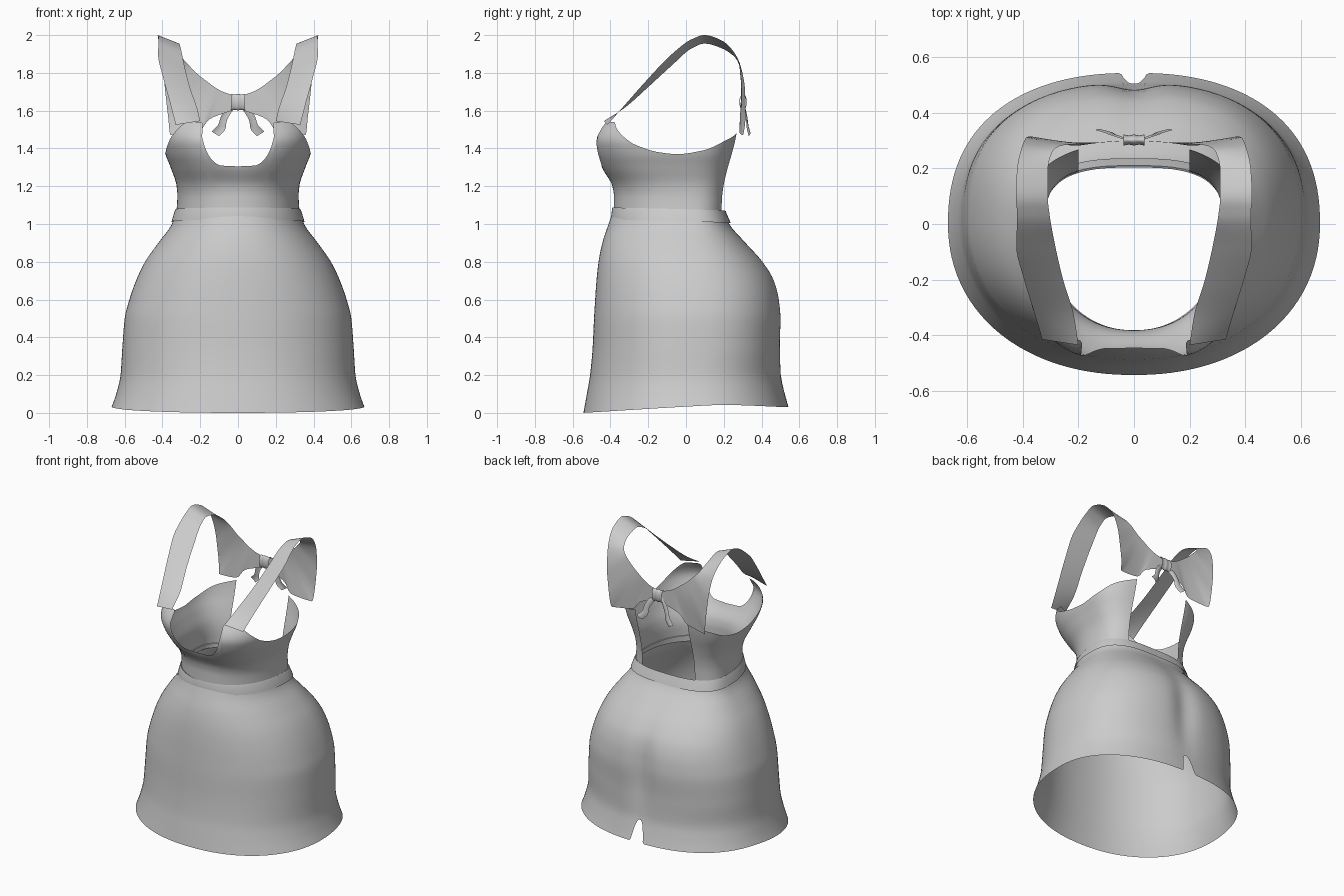
import bpy, bmesh, math
from mathutils import Vector

if "Cube" in bpy.data.objects:
    bpy.data.objects.remove(bpy.data.objects["Cube"])

mat = bpy.data.materials.new("soft grey cloth")
mat.diffuse_color = (0.6, 0.6, 0.6, 1)
mat.use_nodes = True
mat.node_tree.nodes["Principled BSDF"].inputs["Base Color"].default_value = mat.diffuse_color


def curve(table, t):
    """Smooth (monotone cubic) lookup in a list of (key, value, value...) rows."""
    t = min(max(t, table[0][0]), table[-1][0])
    i = next(k for k in range(len(table) - 1) if t <= table[k + 1][0])
    def slope(k, c):
        if k == 0 or k == len(table) - 1:
            a, b = (0, 1) if k == 0 else (k - 1, k)
            return (table[b][c] - table[a][c]) / (table[b][0] - table[a][0])
        d0 = (table[k][c] - table[k - 1][c]) / (table[k][0] - table[k - 1][0])
        d1 = (table[k + 1][c] - table[k][c]) / (table[k + 1][0] - table[k][0])
        return 0 if d0 * d1 <= 0 else 2 * d0 * d1 / (d0 + d1)
    h = table[i + 1][0] - table[i][0]
    s = (t - table[i][0]) / h
    out = []
    for c in range(1, len(table[0])):
        p, q = table[i][c], table[i + 1][c]
        out.append(p * (1 + 2 * s) * (1 - s) ** 2 + q * s * s * (3 - 2 * s)
                   + h * (slope(i, c) * s * (1 - s) ** 2 - slope(i + 1, c) * s * s * (1 - s)))
    return out


def sheet(name, rows, mirror=True, angle=50):
    """Quad sheet through rows of points, mirrored across x."""
    bm = bmesh.new()
    grid = [[bm.verts.new(p) for p in r] for r in rows]
    for a, b in zip(grid, grid[1:]):
        for j in range(len(a) - 1):
            bm.faces.new((a[j], a[j + 1], b[j + 1], b[j]))
    if mirror:
        dup = bmesh.ops.duplicate(bm, geom=bm.verts[:] + bm.edges[:] + bm.faces[:])["geom"]
        for v in dup:
            if isinstance(v, bmesh.types.BMVert):
                v.co.x *= -1
        bmesh.ops.reverse_faces(bm, faces=[f for f in dup if isinstance(f, bmesh.types.BMFace)])
    bmesh.ops.remove_doubles(bm, verts=bm.verts, dist=1e-5)
    me = bpy.data.meshes.new(name)
    bm.to_mesh(me)
    bm.free()
    ob = bpy.data.objects.new(name, me)
    bpy.context.scene.collection.objects.link(ob)
    me.materials.append(mat)
    bpy.ops.object.select_all(action='DESELECT')
    ob.select_set(True)
    bpy.context.view_layer.objects.active = ob
    bpy.ops.object.shade_smooth_by_angle(angle=math.radians(angle))
    return ob


def ring(th, w, front, back, yc, nf, nb):
    """Point on an egg-shaped section; th = 0 is the front, pi is the back."""
    s, c = math.sin(th), math.cos(th)
    b, n = (yc - front, nf) if c > 0 else (back - yc, nb)
    r = (abs(s / w) ** n + abs(c / b) ** n) ** (-1 / n)
    return r * s, yc - r * c


# Half-circle angles, closer together towards the back centre
N = 84
angles = [math.pi * (1 - (1 - k / N) ** 1.6) for k in range(N + 1)]

# Skirt: z, half width, front, back, centre y, front and back roundness
SKIRT = [(0, .682, -.543, .552, .02, 2.15, 2.3), (.1, .645, -.525, .525, .02, 2.15, 2.3),
         (.2, .622, -.508, .506, .02, 2.15, 2.3), (.35, .612, -.494, .503, .02, 2.15, 2.4),
         (.5, .60, -.487, .508, .02, 2.15, 2.4), (.6, .575, -.481, .499, .02, 2.15, 2.4),
         (.7, .54, -.474, .472, .02, 2.15, 2.4), (.8, .492, -.463, .41, .02, 2.15, 2.4),
         (.9, .422, -.443, .318, .01, 2.15, 2.5), (1.0, .35, -.41, .23, 0, 2.15, 2.7),
         (1.06, .33, -.39, .205, 0, 2.15, 2.8)]
HEM = [(-.54, 0), (-.3, .015), (0, .033), (.2, .042), (.54, .03)]


def skirt_point(th, t):
    x, y = ring(th, *curve(SKIRT, .03))
    z0 = curve(HEM, y)[0]
    if th > 2:  # back slit
        z0 += .14 * max(0, 1 - (abs(x) / .048) ** 2.6)
    z = z0 + (1.05 - z0) * t
    x, y = ring(th, *curve(SKIRT, z))
    if th > 2:  # soft centre groove at the seat
        y -= .026 * math.exp(-(x / .085) ** 2) * math.exp(-((z - .52) / .26) ** 2)
    return x, y, z


sheet("skirt", [[skirt_point(a, k / 40) for a in angles] for k in range(41)])

# Waistband: flared lower lip, band, top lip turned in
BAND = [(1.05, .33, -.385, .21), (1.022, .352, -.397, .236), (1.035, .348, -.397, .232),
        (1.075, .336, -.392, .214), (1.087, .33, -.389, .21), (1.082, .322, -.382, .203)]
sheet("waistband", [[(*ring(a, w, f, b, 0, 2.15, 2.9), z - .018 * (1 - math.cos(a)) / 2)
                     for a in angles] for z, w, f, b in BAND], angle=40)

# Bodice: same columns as the skirt table
BODICE = [(1.04, .328, -.382, .205, 0, 2.15, 2.9), (1.15, .321, -.382, .213, -.01, 2.2, 2.9),
          (1.2, .325, -.39, .22, -.015, 2.3, 2.9), (1.3, .357, -.45, .24, -.03, 2.5, 2.9),
          (1.38, .387, -.485, .26, -.03, 2.7, 2.9), (1.44, .396, -.494, .275, -.03, 2.9, 2.9),
          (1.5, .39, -.47, .288, -.03, 3, 2.9), (1.56, .37, -.42, .298, -.03, 3, 2.9)]
# Top edge by angle: neckline, cup top, armhole, back
TOP = [(0, 1.305), (13, 1.31), (18, 1.335), (21, 1.38), (23.5, 1.46), (25.5, 1.54), (38, 1.54),
       (42, 1.515), (49, 1.468), (58, 1.42), (75, 1.38), (90, 1.37), (110, 1.39), (128, 1.44),
       (147, 1.48)]


def bodice_point(u, t):
    z = 1.04 + (curve(TOP, u * 147)[0] - 1.04) * t
    w, f, b, yc, nf, nb = curve(BODICE, z)
    y = (b - yc) * (1 - (.2 / w) ** nb) ** (1 / nb)
    end = math.pi - math.atan2(.2, y)  # straight edge of the open back
    x, y = ring(u * end, w, f, b, yc, nf, nb)
    if u < .5:  # shallow dip between the cups
        y += .025 * math.exp(-(x / .09) ** 2) * math.exp(-((z - 1.42) / .1) ** 2)
    return x, y, z


sheet("bodice", [[bodice_point(k / 100, j / 20) for k in range(101)] for j in range(21)])


# Ribbons: edge pairs (outer xyz, inner xyz) joined by a smooth sheet
def ribbon(name, pairs, steps, across, bulge=0):
    table = [(i, *p) for i, p in enumerate(pairs)]
    rows = []
    for k in range((len(pairs) - 1) * steps + 1):
        v = curve(table, k / steps)
        a, b = Vector(v[:3]), Vector(v[3:])
        rows.append([a.lerp(b, j / across) + Vector((0, bulge * 4 * (j / across) * (1 - j / across), 0))
                     for j in range(across + 1)])
    return sheet(name, rows)


# Shoulder straps widening into the tied back panel
ribbon("shoulder_straps", [
    (.33, -.415, 1.525, .20, -.435, 1.545), (.358, -.32, 1.635, .217, -.325, 1.615),
    (.395, -.2, 1.77, .255, -.2, 1.725), (.423, -.08, 1.895, .283, -.08, 1.835),
    (.42, .03, 1.978, .303, .03, 1.93), (.425, .1, 2.0, .31, .1, 1.955),
    (.42, .2, 1.965, .31, .19, 1.93), (.40, .285, 1.85, .29, .265, 1.875),
    (.385, .313, 1.7, .255, .283, 1.835), (.37, .315, 1.57, .21, .287, 1.79),
    (.355, .30, 1.47, .165, .291, 1.755), (.21, .282, 1.49, .12, .294, 1.722),
    (.15, .29, 1.555, .08, .297, 1.70), (.02, .30, 1.605, .02, .30, 1.68)], 6, 8)

# Bow tails
ribbon("bow_tails", [
    (.025, .30, 1.64, .02, .30, 1.61), (.07, .315, 1.605, .042, .31, 1.58),
    (.092, .322, 1.565, .06, .318, 1.545), (.105, .328, 1.525, .066, .322, 1.505),
    (.14, .338, 1.49, .10, .332, 1.465)], 5, 4, .006)

# Bow knot: a gathered loop wrapped around the panel
knot = []
for i in range(13):
    x = -.037 + .074 * i / 12
    fold = .0015 * math.cos(i * math.pi / 3)
    knot.append([(x, .302 + (.018 + fold) * math.cos(a), 1.645 + (.042 + fold) * math.sin(a))
                 for a in [2 * math.pi * j / 24 for j in range(25)]])
sheet("bow_knot", knot, mirror=False)
